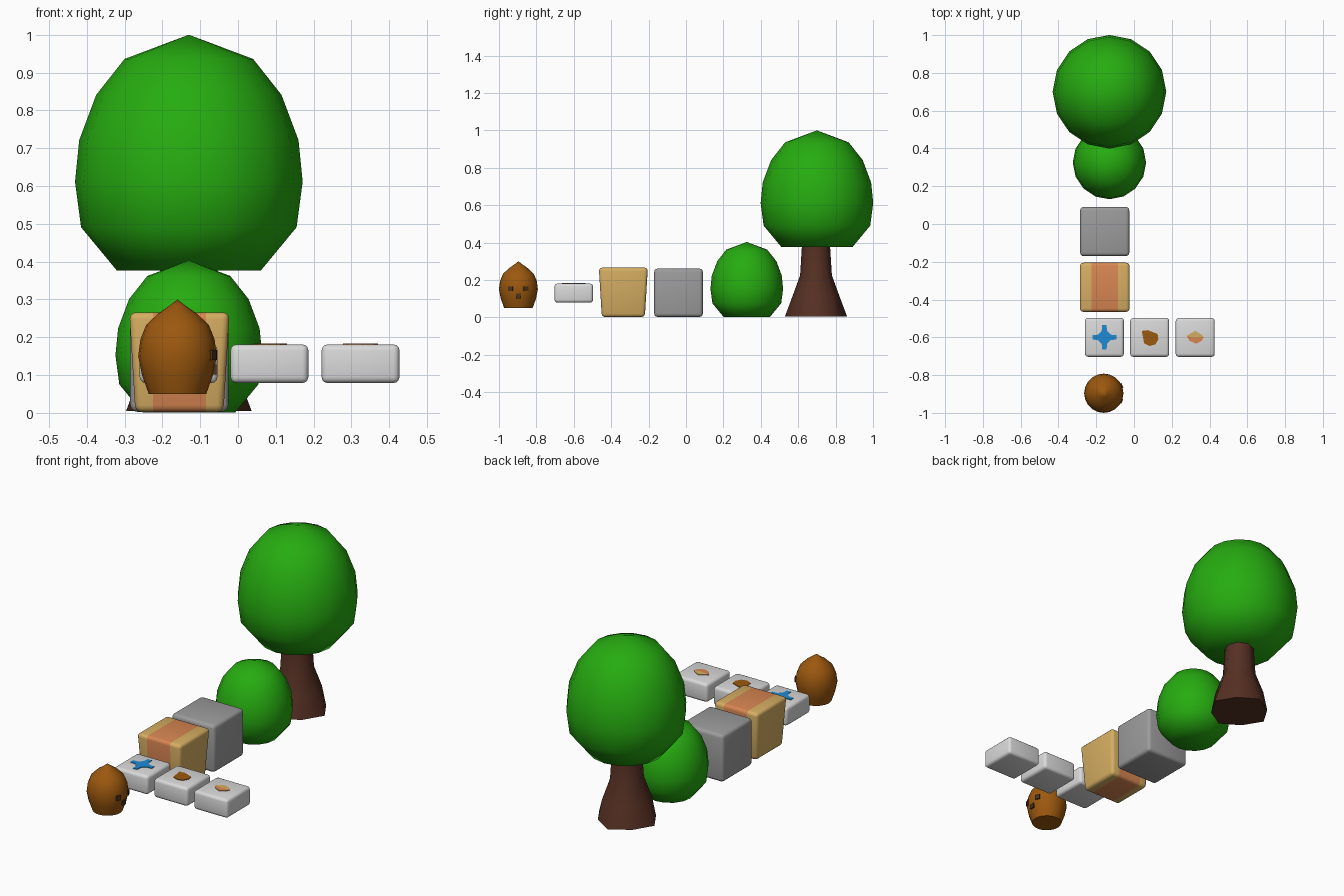
import bpy, bmesh, math
from mathutils import Vector

if "Cube" in bpy.data.objects:
    bpy.data.objects.remove(bpy.data.objects["Cube"])


def material(name, r, g, b):
    lin = [((c / 255 + 0.055) / 1.055) ** 2.4 for c in (r, g, b)]
    m = bpy.data.materials.new(name)
    m.diffuse_color = (*lin, 1)
    m.use_nodes = True
    m.node_tree.nodes["Principled BSDF"].inputs["Base Color"].default_value = m.diffuse_color
    return m


GREEN = material("leaf green", 38, 172, 16)
BARK = material("bark brown", 86, 48, 35)
NUT = material("nut brown", 156, 88, 14)
SPOT = material("dark spot", 78, 50, 28)
GREY = material("stone grey", 156, 156, 156)
PALE = material("pale grey", 218, 218, 218)
TAN = material("card tan", 214, 174, 98)
ORANGE = material("tape orange", 216, 134, 82)
BLUE = material("icon blue", 32, 138, 210)


def finish(name, bm, mats, angle=60):
    bmesh.ops.recalc_face_normals(bm, faces=bm.faces)
    me = bpy.data.meshes.new(name)
    bm.to_mesh(me)
    bm.free()
    for m in mats:
        me.materials.append(m)
    me.shade_smooth()
    me.set_sharp_from_angle(angle=math.radians(angle))
    ob = bpy.data.objects.new(name, me)
    bpy.context.collection.objects.link(ob)
    return ob


def lathe(name, centre, profile, sides, mat, shape=lambda i, z: 1):
    """Stack of rings (radius, height); a zero radius makes a point."""
    bm = bmesh.new()
    rings = []
    for r, z in profile:
        if r == 0:
            rings.append([bm.verts.new((centre[0], centre[1], z))])
            continue
        rings.append([bm.verts.new((
            centre[0] + r * shape(i, z) * math.cos(2 * math.pi * i / sides),
            centre[1] + r * shape(i, z) * math.sin(2 * math.pi * i / sides), z))
            for i in range(sides)])
    for a, b in zip(rings, rings[1:]):
        for i in range(sides):
            j = (i + 1) % sides
            bm.faces.new((a[i], a[j], b[0]) if len(b) == 1 else (a[i], a[j], b[j], b[i]))
    for ring in (rings[0], rings[-1]):
        if len(ring) > 1:
            bm.faces.new(ring)
    return finish(name, bm, [mat])


def rounded_box(centre, size, bevel, taper=0.0):
    """Bevelled block whose bottom is narrower by taper on each side."""
    bm = bmesh.new()
    bmesh.ops.create_cube(bm, size=1)
    for v in bm.verts:
        low = v.co.z < 0
        v.co = Vector([c * s for c, s in zip(v.co, size)])
        if low:
            v.co.x -= math.copysign(taper, v.co.x)
            v.co.y -= math.copysign(taper, v.co.y)
    bmesh.ops.bevel(bm, geom=bm.edges[:], offset=bevel, segments=3, profile=0.5,
                    affect='EDGES', clamp_overlap=True)
    bmesh.ops.translate(bm, verts=bm.verts, vec=centre)
    return bm


def plate(name, centre, points, mat, z=0.18, thick=0.004):
    bm = bmesh.new()
    low = [bm.verts.new((centre[0] + x, centre[1] + y, z - 0.001)) for x, y in points]
    face = bm.faces.new(low)
    ext = bmesh.ops.extrude_face_region(bm, geom=[face], use_keep_orig=True)
    for v in ext["geom"]:
        if isinstance(v, bmesh.types.BMVert):
            v.co.z = z + thick
    return finish(name, bm, [mat], 20)


# Tree crown and bush share one leafy profile
LEAF = [(0.19, 0), (0.285, 0.115), (0.301, 0.235), (0.29, 0.345), (0.245, 0.465),
        (0.17, 0.56), (0, 0.624)]
lathe("tree_crown", (-0.13, 0.70), [(r, z + 0.376) for r, z in LEAF], 16, GREEN)
lathe("bush", (-0.13, 0.325), [(r * 0.645, z * 0.645 + 0.001) for r, z in LEAF], 16, GREEN)

# Trunk flaring to four root corners
lathe("tree_trunk", (-0.13, 0.695),
      [(0.166, 0.005), (0.125, 0.115), (0.085, 0.225), (0.076, 0.37), (0.076, 0.45)],
      8, BARK, lambda i, z: 0.88 if i % 2 and z < 0.1 else 1)

# Stone block
finish("stone_block", rounded_box((-0.155, -0.04, 0.132), (0.26, 0.26, 0.258), 0.018), [GREY], 40)

# Tapered parcel with a tape band around front, top, back and bottom
px = -0.155
bm = rounded_box((px, -0.335, 0.134), (0.265, 0.262, 0.264), 0.018, 0.016)
for side in (-1, 1):
    bmesh.ops.bisect_plane(bm, geom=bm.verts[:] + bm.edges[:] + bm.faces[:],
                           plane_co=(px + side * 0.07, 0, 0), plane_no=(1, 0, 0))
for f in bm.faces:
    f.material_index = 1 if abs(f.calc_center_median().x - px) < 0.07 else 0
finish("parcel", bm, [TAN, ORANGE], 40)

# Three floating pads
PADS = [(-0.157, -0.60), (0.083, -0.60), (0.324, -0.60)]
for n, (x, y) in enumerate(PADS):
    finish(f"pad_{n + 1}", rounded_box((x, y, 0.13), (0.206, 0.206, 0.102), 0.016), [PALE], 40)

# Pad icons: plus, nut, parcel
quarter = [(0.064, -0.012), (0.064, 0.012), (0.034, 0.014), (0.014, 0.034)]
cross = []
for k in range(4):
    c, s = [(1, 0), (0, 1), (-1, 0), (0, -1)][k]
    cross += [(x * c - y * s, x * s + y * c) for x, y in quarter]
plate("plus_icon", PADS[0], cross, BLUE)
plate("nut_icon", PADS[1],
      [(-0.042, 0.034), (-0.034, -0.005), (-0.03, -0.032), (0, -0.046), (0.03, -0.038),
       (0.046, -0.01), (0.042, 0.018), (0.015, 0.028), (-0.01, 0.038)], NUT)
plate("parcel_icon_top", PADS[2],
      [(-0.046, 0.008), (-0.008, -0.004), (0.046, 0.002), (0.03, 0.018), (0, 0.034)], TAN)
plate("parcel_icon_front", PADS[2],
      [(-0.046, 0.008), (-0.03, -0.018), (0.004, -0.034), (0.036, -0.018), (0.046, 0.002),
       (-0.008, -0.004)], ORANGE)

# Nut with a pointed top
NX, NY = -0.16, -0.896
lathe("nut_body", (NX, NY),
      [(0.076, 0.05), (0.094, 0.10), (0.104, 0.15), (0.098, 0.195), (0.083, 0.232),
       (0.052, 0.262), (0.022, 0.283), (0, 0.30)], 20, NUT)

# Three dark spots on the right side of the nut
for n, (dy, z, r) in enumerate([(-0.042, 0.153, 0.103), (0.04, 0.153, 0.103), (0.0, 0.115, 0.098)]):
    bm = bmesh.new()
    bmesh.ops.create_cube(bm, size=1)
    a = math.asin(dy / r)
    for v in bm.verts:
        d = Vector((v.co.x * 0.009 + r, v.co.y * 0.026))
        v.co = (NX + d.x * math.cos(a) - d.y * math.sin(a),
                NY + d.x * math.sin(a) + d.y * math.cos(a), z + v.co.z * 0.026)
    finish(f"nut_spot_{n + 1}", bm, [SPOT], 30)
